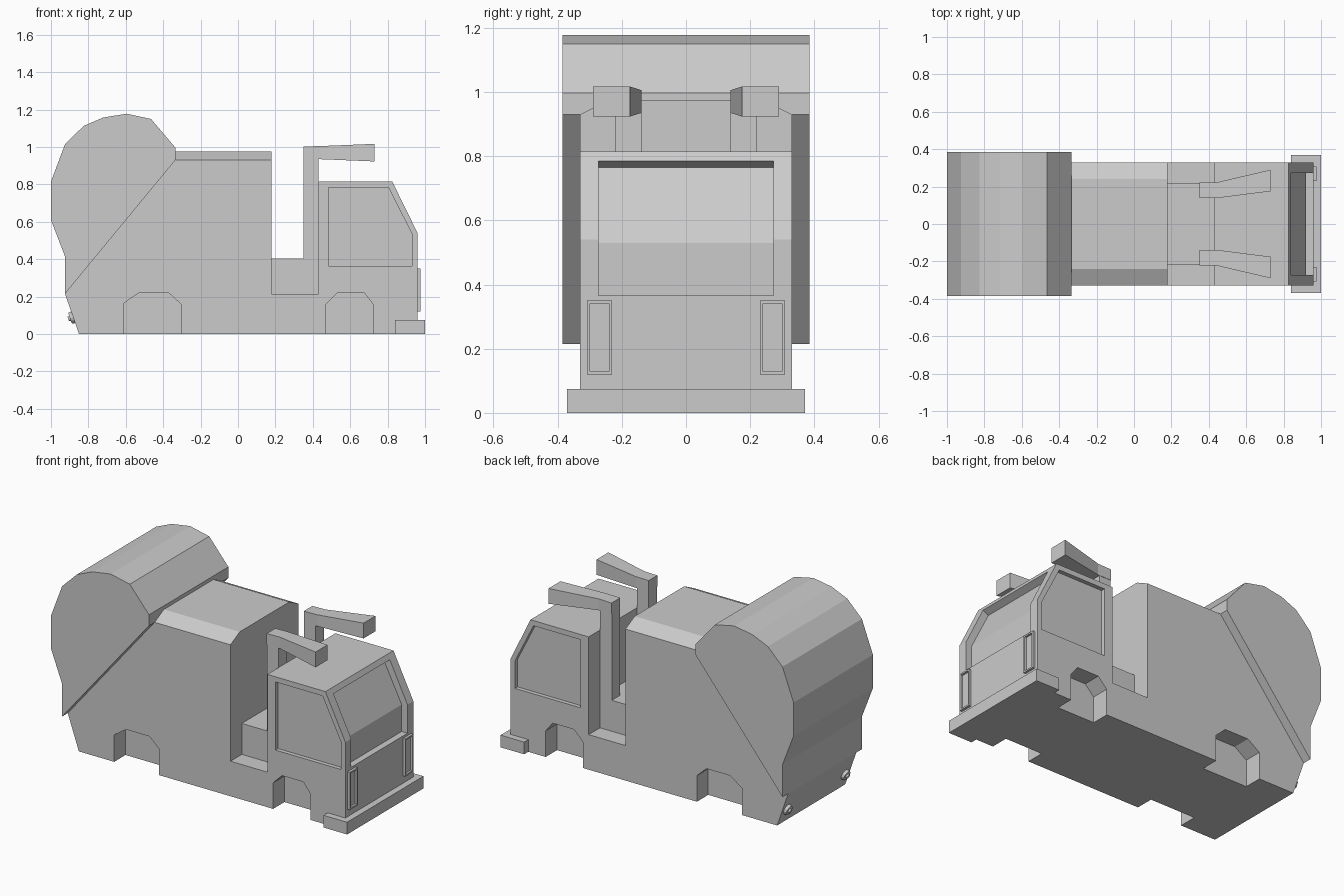
import bpy, bmesh
from math import atan2, pi
from mathutils import Matrix, Vector

if "Cube" in bpy.data.objects:
    bpy.data.objects.remove(bpy.data.objects["Cube"])


def loft(name, rings):
    """Closed solid through a list of rings with equal point counts."""
    bm = bmesh.new()
    loops = [[bm.verts.new(p) for p in ring] for ring in rings]
    n = len(loops[0])
    for a, b in zip(loops, loops[1:]):
        for i in range(n):
            j = (i + 1) % n
            bm.faces.new((a[i], a[j], b[j], b[i]))
    bm.faces.new(loops[0])
    bm.faces.new(loops[-1])
    bmesh.ops.recalc_face_normals(bm, faces=bm.faces)
    return finish(name, bm)


def finish(name, bm):
    me = bpy.data.meshes.new(name)
    bm.to_mesh(me)
    bm.free()
    ob = bpy.data.objects.new(name, me)
    bpy.context.collection.objects.link(ob)
    return ob


def prism(name, profile, y0, y1):
    return loft(name, [[(x, y, z) for x, z in profile] for y in (y0, y1)])


def box(name, x0, x1, y0, y1, z0, z1):
    return prism(name, [(x0, z0), (x1, z0), (x1, z1), (x0, z1)], y0, y1)


def cut(target, cutter):
    cutter.hide_render = True
    mod = target.modifiers.new("cut", 'BOOLEAN')
    mod.operation, mod.solver, mod.object = 'DIFFERENCE', 'EXACT', cutter
    bpy.context.view_layer.objects.active = target
    bpy.ops.object.modifier_apply(modifier=mod.name)
    bpy.data.objects.remove(cutter)


# Body: cab, low frame gap and container with chamfered roof edges
def body_ring(y, top):
    pts = [(-0.85, 0), (0.96, 0), (0.96, 0.54), (0.825, 0.815), (0.43, 0.815),
           (0.43, 0.215), (0.18, 0.215), (0.18, top), (-0.335, top), (-0.925, 0.215)]
    return [(x, y, z) for x, z in pts]


body = loft("truck_body", [body_ring(-0.33, 0.93), body_ring(-0.24, 0.975),
                           body_ring(0.24, 0.975), body_ring(0.33, 0.93)])

# Windscreen recess
cut(body, prism("windscreen_cutter", [(1.1, 0.365), (0.92, 0.365), (0.92, 0.53),
                                      (0.802, 0.765), (1.018, 0.875)], -0.273, 0.273))

# Wheel arches and side window recesses
side_window = [(0.485, 0.365), (0.93, 0.365), (0.93, 0.535), (0.805, 0.783), (0.485, 0.783)]
rear_arch = [(-0.61, -0.1), (-0.305, -0.1), (-0.305, 0.16), (-0.37, 0.22),
             (-0.53, 0.22), (-0.61, 0.165)]
front_arch = [(0.47, -0.1), (0.722, -0.1), (0.722, 0.16), (0.675, 0.22),
              (0.53, 0.22), (0.47, 0.16)]
for s in (-1, 1):
    for profile, depth in ((side_window, 0.025), (rear_arch, 0.11), (front_arch, 0.11)):
        cut(body, prism("side_cutter", profile, s * (0.33 - depth), s * 0.5))

# Rear hopper with rounded faceted back
prism("rear_hopper", [(-0.925, 0.215), (-0.335, 0.93), (-0.335, 0.997), (-0.465, 1.15),
                      (-0.595, 1.178), (-0.72, 1.158), (-0.825, 1.113), (-0.925, 1.015),
                      (-1.0, 0.815), (-1.0, 0.61), (-0.925, 0.415)], -0.385, 0.385)

# Pedestal between cab and container, and front bumper
box("arm_pedestal", 0.18, 0.43, -0.22, 0.22, 0.215, 0.405)
box("front_bumper", 0.84, 1.0, -0.37, 0.37, 0, 0.075)

face_dir = Vector((-0.215, 0, -0.075)).normalized()
for s, side in ((-1, "right"), (1, "left")):
    # Lifting arms
    box(f"arm_post_{side}", 0.35, 0.43, s * 0.138, s * 0.22, 0.4, 0.95)
    loft(f"lift_arm_{side}", [
        [(x, s * a, z0), (x, s * b, z0), (x, s * b, z1), (x, s * a, z1)]
        for x, a, b, z0, z1 in ((0.35, 0.138, 0.222, 0.935, 1.003),
                                (0.44, 0.138, 0.222, 0.935, 1.005),
                                (0.73, 0.175, 0.29, 0.923, 1.017))])

    # Headlight frames with recessed lens
    lamp = box(f"headlight_{side}", 0.94, 0.975, s * 0.23, s * 0.308, 0.12, 0.35)
    bm = bmesh.new()
    bm.from_mesh(lamp.data)
    lens = max(bm.faces, key=lambda f: f.calc_center_median().x)
    bmesh.ops.inset_region(bm, faces=[lens], thickness=0.013)
    bmesh.ops.inset_region(bm, faces=[lens], thickness=0.0005, depth=-0.012)
    bm.to_mesh(lamp.data)
    bm.free()

    # Round tail lights on the sloping rear panel
    bm = bmesh.new()
    turn = face_dir.to_track_quat('Z', 'Y').to_matrix().to_4x4()
    for r0, r1, depth, off in ((0.036, 0.03, 0.03, 0.003), (0.02, 0.012, 0.03, 0.013)):
        pos = Vector((-0.881, s * 0.28, 0.09)) + face_dir * off
        bmesh.ops.create_cone(bm, cap_ends=True, segments=12, radius1=r0, radius2=r1,
                              depth=depth, matrix=Matrix.Translation(pos) @ turn)
    finish(f"tail_light_{side}", bm)
